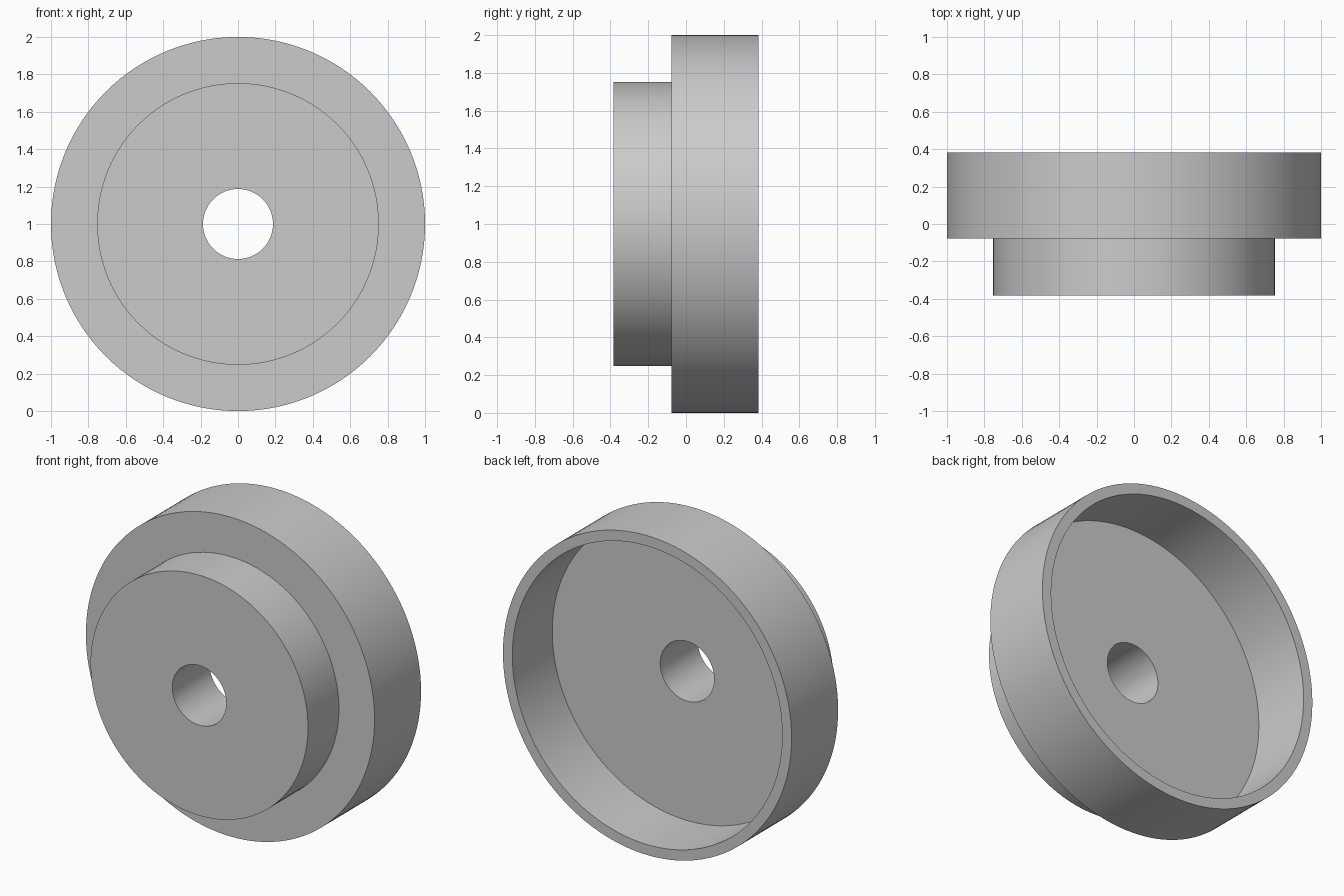
import bpy, bmesh, math
from mathutils import Vector

cube = bpy.data.objects.get("Cube")
if cube:
    bpy.data.objects.remove(cube, do_unlink=True)

# Plain grey material
grey = bpy.data.materials.new("plain_grey")
grey.use_nodes = True
colour = (0.6, 0.6, 0.6, 1.0)
grey.diffuse_color = colour
grey.node_tree.nodes["Principled BSDF"].inputs["Base Color"].default_value = colour

# Overall dimensions
SEGMENTS = 128
RIM_R, CUP_R, HUB_R, BORE_R = 1.0, 0.935, 0.753, 0.187
FRONT, STEP, FLOOR, BACK = -0.383, -0.077, -0.012, 0.383

# Closed cross-section as (radius, y): bore, hub, step, rim, cup wall, cup floor
profile = [(BORE_R, FRONT), (HUB_R, FRONT), (HUB_R, STEP), (RIM_R, STEP),
           (RIM_R, BACK), (CUP_R, BACK), (CUP_R, FLOOR), (BORE_R, FLOOR)]


def lathe(name, points, centre):
    """Turn a closed cross-section around the y axis through centre."""
    bm = bmesh.new()
    verts = [bm.verts.new(centre + Vector((r, y, 0))) for r, y in points]
    edges = [bm.edges.new((v, verts[i - 1])) for i, v in enumerate(verts)]
    bmesh.ops.spin(bm, geom=verts + edges, cent=centre, axis=(0, 1, 0),
                   angle=math.tau, steps=SEGMENTS, use_merge=True)
    bmesh.ops.remove_doubles(bm, verts=bm.verts, dist=1e-4)
    bmesh.ops.recalc_face_normals(bm, faces=bm.faces)
    mesh = bpy.data.meshes.new(name)
    bm.to_mesh(mesh)
    bm.free()
    obj = bpy.data.objects.new(name, mesh)
    bpy.context.collection.objects.link(obj)
    return obj


# Cupped wheel with a stepped hub and a through bore
wheel = lathe("stepped_wheel", profile, Vector((0, 0, RIM_R)))
wheel.data.materials.append(grey)

# Smooth walls with sharp rims
bpy.ops.object.select_all(action="DESELECT")
wheel.select_set(True)
bpy.context.view_layer.objects.active = wheel
bpy.ops.object.shade_smooth_by_angle(angle=math.radians(30))
